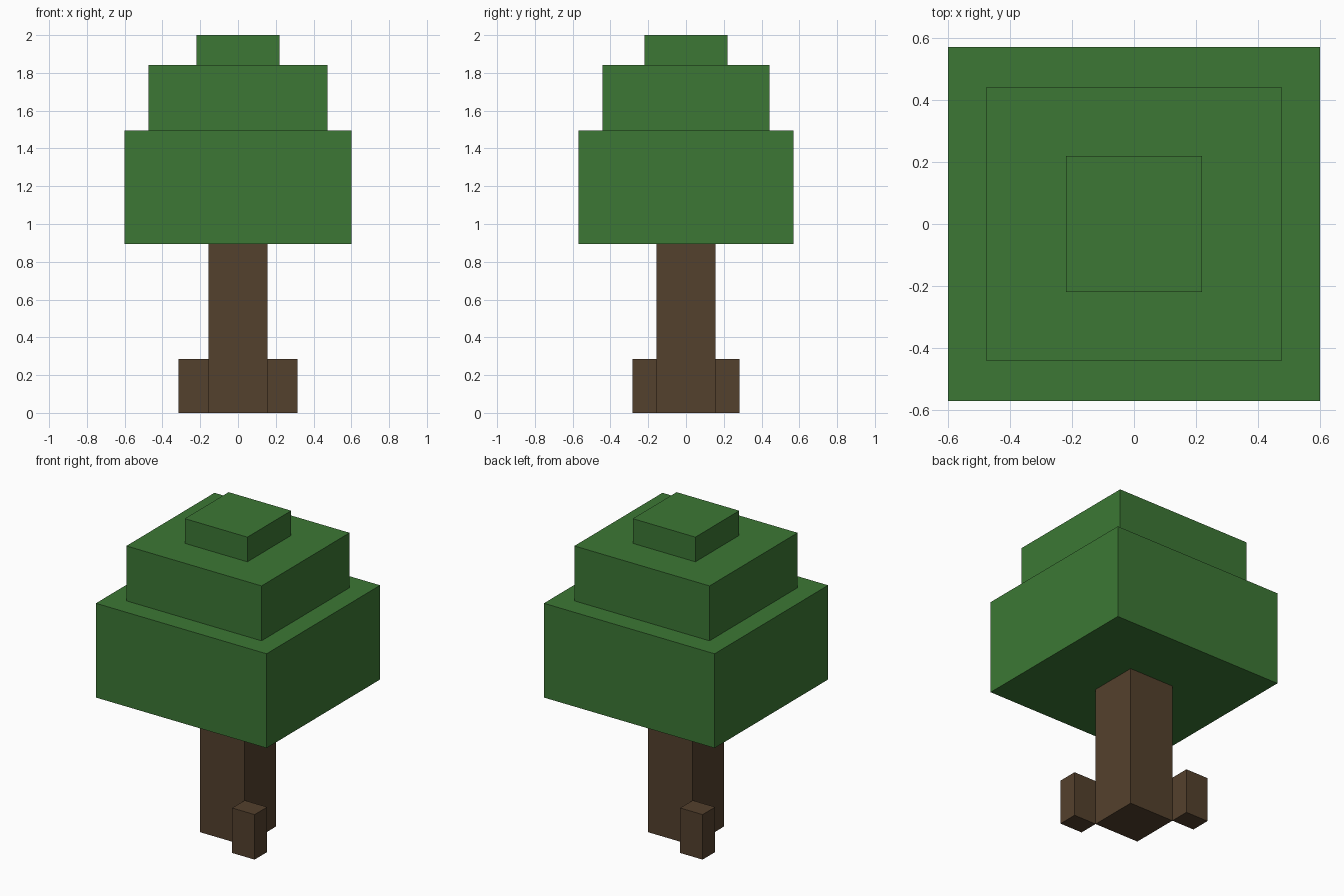
import bpy

if "Cube" in bpy.data.objects:
    bpy.data.objects.remove(bpy.data.objects["Cube"])


def material(name, rgb):
    mat = bpy.data.materials.new(name)
    mat.diffuse_color = (*rgb, 1.0)
    mat.use_nodes = True
    mat.node_tree.nodes["Principled BSDF"].inputs["Base Color"].default_value = mat.diffuse_color
    return mat


def box(name, x, y, z, mat):
    """Box spanning the (min, max) ranges x, y and z."""
    bpy.ops.mesh.primitive_cube_add(size=1)
    obj = bpy.context.object
    obj.name = name
    for v in obj.data.vertices:
        v.co = [lo if c < 0 else hi for c, (lo, hi) in zip(v.co, (x, y, z))]
    obj.data.materials.append(mat)
    return obj


leaf_green = material("leaf green", (0.045, 0.187, 0.035))
bark_brown = material("bark brown", (0.088, 0.052, 0.026))

# Trunk
T = 0.157
box("trunk", (-T, T), (-T, T), (0, 0.895), bark_brown)

# Two root blocks on opposite corners: front right and back left
box("root_front_right", (T, 0.315), (-0.283, -T), (0, 0.286), bark_brown)
box("root_back_left", (-0.315, -T), (T, 0.283), (0, 0.286), bark_brown)

# Stepped foliage tiers: half width, half depth, bottom, top
tiers = {
    "foliage_lower": (0.60, 0.57, 0.895, 1.494),
    "foliage_middle": (0.475, 0.442, 1.494, 1.843),
    "foliage_top": (0.22, 0.22, 1.843, 2.0),
}
for name, (hx, hy, z0, z1) in tiers.items():
    box(name, (-hx, hx), (-hy, hy), (z0, z1), leaf_green)
